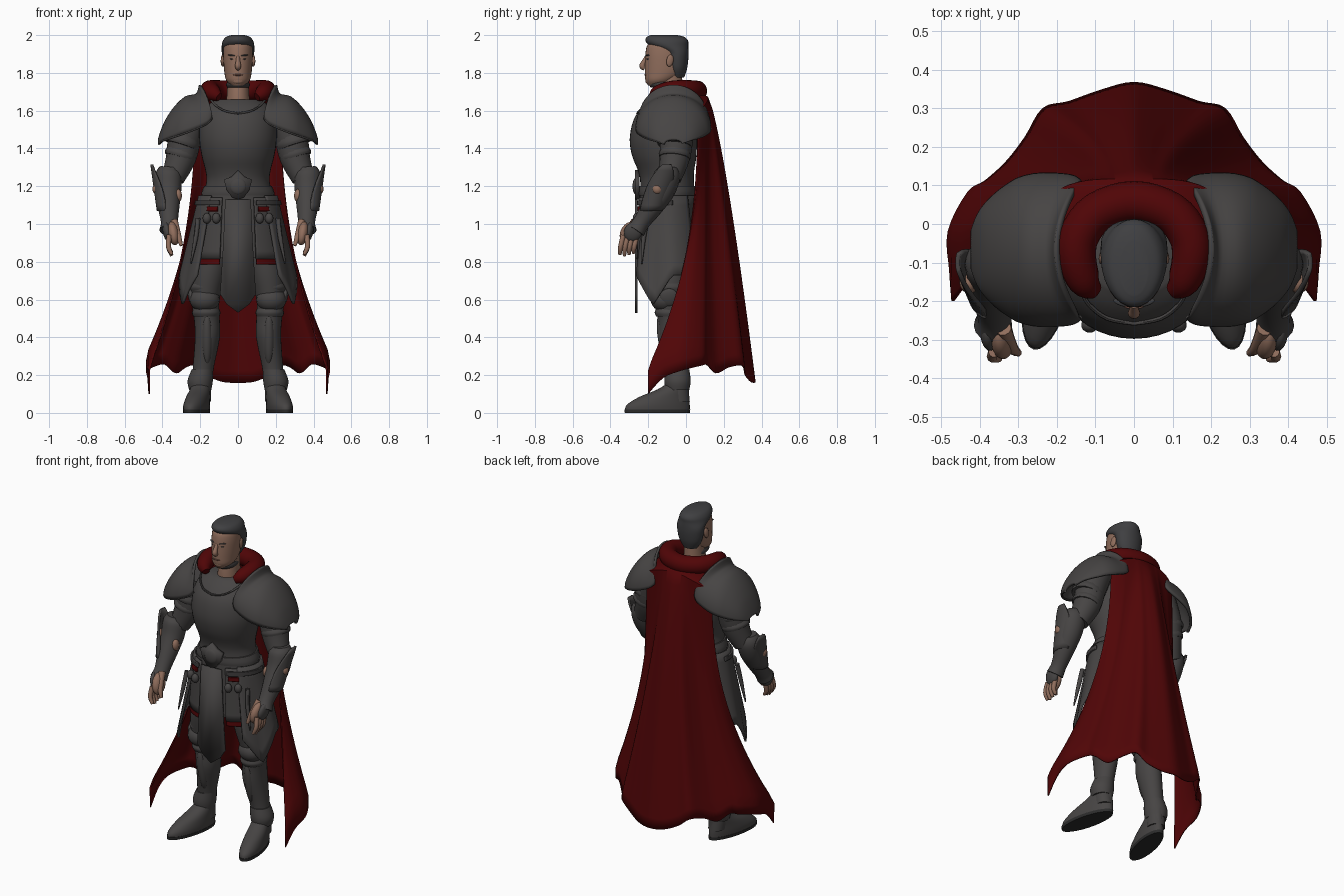
import bpy, bmesh, math
from mathutils import Vector, Matrix, Euler

cube = bpy.data.objects.get("Cube")
if cube:
    bpy.data.objects.remove(cube, do_unlink=True)


def material(name, r, g, b):
    mat = bpy.data.materials.new(name)
    mat.use_nodes = True
    mat.diffuse_color = (r, g, b, 1)
    shader = mat.node_tree.nodes["Principled BSDF"]
    shader.inputs["Base Color"].default_value = (r, g, b, 1)
    shader.inputs["Roughness"].default_value = 0.7
    return mat


STEEL = material("dark steel", .062, .058, .057)
TRIM = material("darker trim", .045, .042, .042)
HAIR = material("dark hair", .05, .05, .053)
RED = material("deep red cloth", .08, .0015, .002)
SKIN = material("skin", .28, .155, .108)
LIP = material("lips", .2, .095, .07)
SOLE = material("black sole", .025, .025, .025)


def finish(name, bm, mat, mirror=False, thick=0):
    """Turn a bmesh into a smooth-shaded object with its modifiers."""
    bmesh.ops.recalc_face_normals(bm, faces=bm.faces)
    mesh = bpy.data.meshes.new(name)
    bm.to_mesh(mesh)
    bm.free()
    mesh.materials.append(mat)
    ob = bpy.data.objects.new(name, mesh)
    bpy.context.collection.objects.link(ob)
    bpy.ops.object.select_all(action="DESELECT")
    ob.select_set(True)
    bpy.context.view_layer.objects.active = ob
    bpy.ops.object.shade_smooth_by_angle(angle=math.radians(45))
    if thick:
        solid = ob.modifiers.new("thickness", "SOLIDIFY")
        solid.thickness = thick
        solid.offset = 0
    if mirror:
        ob.modifiers.new("mirror", "MIRROR")
    return ob


def smooth(points, steps=4):
    """Spline through tuples of any length."""
    out = []
    last = len(points) - 1
    for i in range(last):
        quad = [points[min(max(i + o, 0), last)] for o in (-1, 0, 1, 2)]
        for j in range(steps):
            t = j / steps
            out.append(tuple(
                (2*b + (c - a)*t + (2*a - 5*b + 4*c - d)*t*t + (3*b - a - 3*c + d)*t**3) / 2
                for a, b, c, d in zip(*quad)))
    return out + [tuple(points[-1])]


def grid(name, rows, mat, closed=False, mirror=False, thick=0):
    bm = bmesh.new()
    verts = [[bm.verts.new(p) for p in row] for row in rows]
    n = len(rows[0])
    for low, high in zip(verts, verts[1:]):
        for j in range(n if closed else n - 1):
            k = (j + 1) % n
            bm.faces.new((low[j], low[k], high[k], high[j]))
    if closed:
        bm.faces.new(verts[0])
        bm.faces.new(verts[-1])
    return finish(name, bm, mat, mirror, thick)


def circle(n):
    return [(math.cos(2*math.pi*i/n), math.sin(2*math.pi*i/n)) for i in range(n)]


def stack(name, profile, mat, mirror=False, n=28):
    """Horizontal ellipses (x, y, z, rx, ry) lofted upwards."""
    rows = [[(x + rx*c, y + ry*s, z) for c, s in circle(n)]
            for x, y, z, rx, ry in smooth(profile)]
    return grid(name, rows, mat, True, mirror)


def tube(name, path, mat, mirror=True, ref=(0, 1, 0), n=16):
    """Round tube along (x, y, z, radius)."""
    pts = smooth(path)
    rows = []
    for i, p in enumerate(pts):
        a, b = pts[max(i - 1, 0)], pts[min(i + 1, len(pts) - 1)]
        along = (Vector(b[:3]) - Vector(a[:3])).normalized()
        u = along.cross(Vector(ref)).normalized()
        w = along.cross(u)
        rows.append([Vector(p[:3]) + (u*c + w*s)*p[3] for c, s in circle(n)])
    return grid(name, rows, mat, True, mirror)


def blob(name, loc, size, mat, mirror=True, rot=(0, 0, 0)):
    bm = bmesh.new()
    turn = Euler([math.radians(r) for r in rot]).to_matrix().to_4x4()
    mtx = Matrix.Translation(loc) @ turn @ Matrix.Diagonal((*size, 1))
    bmesh.ops.create_uvsphere(bm, u_segments=20, v_segments=12, radius=1, matrix=mtx)
    return finish(name, bm, mat, mirror)


def plate(name, outline, y, thick, mat):
    """Flat plate, symmetric about x = 0, from the right half of its outline."""
    bm = bmesh.new()
    ring = outline + [(-x, z) for x, z in reversed(outline) if x]
    bm.faces.new([bm.verts.new((x, y, z)) for x, z in ring])
    return finish(name, bm, mat, False, thick)


def panel(name, start, end, top, bottom, mat, dip=0, thick=.012):
    """Curved hip plate; angles run from the front, rows are (z, rx, ry)."""
    rows = []
    for i in range(9):
        f = i / 8
        z, rx, ry = (a + (b - a)*f for a, b in zip(top, bottom))
        row = []
        for j in range(17):
            s = j / 16
            ang = math.radians(start + (end - start)*s)
            lift = dip*f*min(1, abs(s - .3)*3.3)
            row.append((rx*math.sin(ang), -.1 - ry*math.cos(ang), z + lift))
        rows.append(row)
    return grid(name, rows, mat, False, True, thick)


# Head, hair and face
stack("head", [(0, -.155, 1.732, .036, .045), (0, -.138, 1.76, .062, .077),
               (0, -.118, 1.8, .072, .1), (0, -.113, 1.86, .077, .104),
               (0, -.109, 1.91, .078, .105), (0, -.105, 1.95, .073, .098), (0, -.105, 1.98, .05, .065)], SKIN)
stack("hair", [(0, -.045, 1.775, .045, .035), (0, -.045, 1.82, .072, .05), (0, -.046, 1.87, .083, .058),
               (0, -.052, 1.91, .086, .065), (0, -.09, 1.945, .086, .102),
               (0, -.102, 1.97, .08, .113), (0, -.108, 1.99, .064, .1), (0, -.115, 2, .035, .07)], HAIR)
stack("neck", [(0, -.085, 1.6, .068, .08), (0, -.088, 1.7, .058, .072), (0, -.08, 1.81, .055, .058)], SKIN)
tube("nose", [(0, -.21, 1.885, .009), (0, -.222, 1.86, .012), (0, -.231, 1.836, .016),
              (0, -.218, 1.823, .012)], SKIN, False, (1, 0, 0))
blob("ears", (.082, -.085, 1.865), (.009, .019, .032), SKIN, True, (-10, 0, 12))
blob("eyebrows", (.034, -.204, 1.893), (.021, .008, .004), HAIR, True, (0, -6, 20))
blob("eyes", (.033, -.203, 1.873), (.011, .006, .004), TRIM, True, (0, 0, 20))
blob("mouth", (0, -.214, 1.789), (.026, .007, .005), LIP, False)
blob("chin", (0, -.19, 1.757), (.034, .025, .02), SKIN, False)
stack("neck_strap", [(0, -.105, 1.722, .057, .08), (0, -.112, 1.737, .063, .085),
                     (0, -.115, 1.752, .057, .078)], TRIM)

# Breastplate, neckline ridge and belt
stack("breastplate", [(0, -.1, 1.12, .195, .145), (0, -.1, 1.22, .168, .142), (0, -.105, 1.28, .172, .148),
                      (0, -.115, 1.36, .192, .17), (0, -.12, 1.45, .205, .178), (0, -.11, 1.55, .2, .168),
                      (0, -.095, 1.62, .17, .135), (0, -.085, 1.66, .115, .095)], STEEL, n=40)
tube("neckline_ridge", [(0, -.258, 1.585, .006), (.07, -.245, 1.6, .006), (.12, -.205, 1.63, .006),
                        (.145, -.15, 1.66, .006)], STEEL, True, (0, 0, 1), 8)
stack("belt", [(0, -.1, 1.15, .195, .151), (0, -.1, 1.17, .192, .154), (0, -.1, 1.2, .18, .152)], STEEL)
plate("buckle", [(0, 1.285), (.035, 1.25), (.075, 1.235), (.06, 1.18), (.03, 1.14), (0, 1.13)],
      -.258, .024, STEEL)
blob("buckle_boss", (0, -.265, 1.2), (.045, .018, .045), STEEL, False)

# Skirt, tabard and hip plates
stack("skirt", [(0, -.1, .82, .215, .14), (0, -.1, 1, .212, .146), (0, -.1, 1.16, .19, .146)], STEEL)
plate("tabard", [(0, 1.13), (.068, 1.13), (.078, .9), (.095, .63), (.06, .575), (0, .53)],
      -.264, .014, STEEL)
panel("front_tassets", 24, 62, (1.14, .206, .158), (.815, .235, .17), STEEL)
panel("red_trim", 25, 61, (.84, .228, .163), (.785, .232, .168), RED)
panel("side_tassets", 44, 132, (1.15, .204, .158), (.57, .31, .225), STEEL, .16)
panel("back_tassets", 128, 180, (1.15, .2, .15), (.75, .25, .14), STEEL)
panel("belt_straps", 26, 100, (1.125, .222, .17), (1.1, .224, .172), TRIM)
panel("red_pads", 29, 46, (1.092, .222, .172), (1.068, .226, .174), RED)
for x, y in ((.115, -.262), (.165, -.235)):
    blob("pouches", (x, y, 1.03), (.022, .02, .028), STEEL)
tube("hanging_daggers", [(.212, -.205, 1.03, .013), (.225, -.225, .92, .012), (.25, -.235, .79, .004)], STEEL, n=8)

# Legs, knees and boots
stack("legs", [(.193, -.035, .06, .05, .055), (.195, -.04, .14, .053, .054), (.182, -.045, .25, .056, .06),
               (.162, -.06, .4, .066, .082), (.165, -.07, .5, .068, .078), (.172, -.085, .6, .074, .082),
               (.15, -.09, .75, .093, .105), (.125, -.09, .9, .09, .11)], STEEL, True)
blob("knee_caps", (.176, -.115, .6), (.08, .072, .065), STEEL)
blob("knee_wings", (.245, -.09, .61), (.018, .05, .05), STEEL, True, (0, 15, 0))
for x, z, r in ((.168, .53, .075), (.17, .665, .088)):
    stack("knee_bands", [(x, -.082, z - .02, r - .006, r), (x, -.084, z, r, r + .007),
                         (x, -.085, z + .02, r - .006, r)], STEEL, True)
stack("ankle_cuffs", [(.2, -.045, .12, .058, .062), (.2, -.045, .17, .067, .07),
                      (.188, -.045, .23, .057, .062)], STEEL, True)
blob("shin_ridges", (.164, -.112, .39), (.03, .036, .14), STEEL, True, (10, 0, 0))
boot = stack("boots", [(0, -.168, .016, .06, .176), (0, -.162, .045, .061, .17), (0, -.13, .085, .057, .135),
                       (0, -.08, .125, .052, .085), (0, -.045, .165, .049, .055)], STEEL, True)
sole = stack("soles", [(0, -.168, 0, .06, .177), (0, -.168, .018, .062, .179)], SOLE, True)
for ob in (boot, sole):
    ob.data.transform(Matrix.Translation((.182, .012, 0)) @ Matrix.Rotation(math.radians(13), 4, "Z"))

# Shoulder plates: arches from the raised inner flange outwards (x, half depth, top, base)
arches = smooth([(.2, .175, 1.735, 1.56), (.218, .19, 1.685, 1.53), (.275, .192, 1.67, 1.49), (.33, .163, 1.62, 1.465),
                 (.375, .125, 1.555, 1.45), (.402, .088, 1.495, 1.44), (.418, .045, 1.445, 1.425)])
rows = []
for x, depth, top, base in arches:
    row = []
    for k in range(-14, 15):
        a = math.radians(k * 90 / 14)
        pull = max(0, .3 - x) * .6 * math.sin(a)**2
        row.append((x - pull, -.067 + depth*math.sin(a), base + (top - base)*math.cos(a)))
    rows.append(row)
grid("shoulder_plates", rows, STEEL, False, True, .014)
tube("shoulder_rims", [(x - max(0, .3 - x)*.6, -.067 - d, b, .007) for x, d, t, b in arches[::4]],
     STEEL, True, (0, 0, 1), 8)

# Arms: layered sleeve, bracer and elbow wing
tube("upper_arms", [(.235, -.05, 1.58, .09), (.28, -.05, 1.46, .088), (.302, -.06, 1.35, .08),
                    (.345, -.085, 1.24, .06)], STEEL)
for x, z, r in ((.295, 1.435, .095), (.303, 1.37, .086)):
    tube("arm_lames", [(x - .008, -.055, z + .035, r - .014), (x, -.058, z, r), (x + .006, -.06, z - .02, r - .004)],
         STEEL)
tube("bracers", [(.365, -.095, 1.3, .05), (.368, -.1, 1.26, .07), (.368, -.125, 1.18, .068),
                 (.367, -.18, 1.09, .057), (.363, -.235, 1.01, .045), (.366, -.265, .965, .05)], STEEL)
rows = []
for i in range(9):
    f = i / 8
    spread = math.radians(75 - 60*f*f)
    rows.append([(.366 + (.058 + .034*f)*math.cos(spread*k/6),
                  -.185 + .085*f + (.058 + .03*f)*math.sin(spread*k/6), 1.07 + .245*f) for k in range(-6, 7)])
grid("elbow_wings", rows, STEEL, False, True, .012)
blob("outer_arm_gaps", (.427, -.152, 1.185), (.026, .028, .03), SKIN)
blob("inner_arm_gaps", (.317, -.168, 1.15), (.02, .025, .035), SKIN)

# Hands
blob("palms", (.342, -.298, .95), (.03, .05, .066), SKIN, True, (-25, 10, 0))
blob("hand_guards", (.375, -.28, .958), (.023, .048, .054), STEEL, True, (-25, 10, 0))
for i in range(4):
    y = -.342 + .024*i
    tube("fingers", [(.364, y + .01, .94, .014), (.368, y - .004, .88, .0135),
                     (.35, y - .008, .832 + .007*abs(i - 1), .009)], SKIN, n=10)
tube("thumbs", [(.338, -.272, 1.015, .02), (.317, -.32, .94, .016), (.3, -.335, .885, .009)], SKIN, n=10)

# Rolled hood around the neck
half = [(.1, -.175, 1.672, .022), (.128, -.15, 1.69, .042), (.148, -.09, 1.705, .05), (.142, -.03, 1.71, .052),
        (.095, .03, 1.708, .053)]
roll = half + [(0, .058, 1.705, .054)] + [(-x, y, z, r) for x, y, z, r in reversed(half)]
tube("hood_roll", roll, RED, False, (0, 0, 1), 20)

# Cape: tucked under the hood, spreading down to a wavy hem
half = [(.47, -.2, .1), (.476, -.12, .185), (.48, -.02, .225), (.43, .08, .25), (.385, .11, .255), (.33, .16, .21),
        (.28, .225, .24), (.235, .298, .25), (.17, .315, .2), (.085, .345, .165)]
hem = smooth(half + [(0, .365, .16)] + [(-x, y, z) for x, y, z in reversed(half)])
sides = [1 - 2*j / (len(hem) - 1) for j in range(len(hem))]
rows = [[(.19*s, .05 - .09*s*s, 1.71 - .03*s*s) for s in sides]]
for i in range(25):
    t = i / 24
    row = []
    for s, (x, y, z) in zip(sides, hem):
        top_x, top_y, top_z = .225*s, .114 - .05*s**4, 1.67 - .07*s*s
        near = min(1, t*(1 + .1*s*s))
        row.append((top_x + (x - top_x)*near**(1.3 + .8*abs(s)),
                    top_y + (y - top_y)*near**(.76 + 1.64*s*s),
                    top_z + (z - top_z)*t))
    rows.append(row)
grid("cape", rows, RED, False, False, .008)
